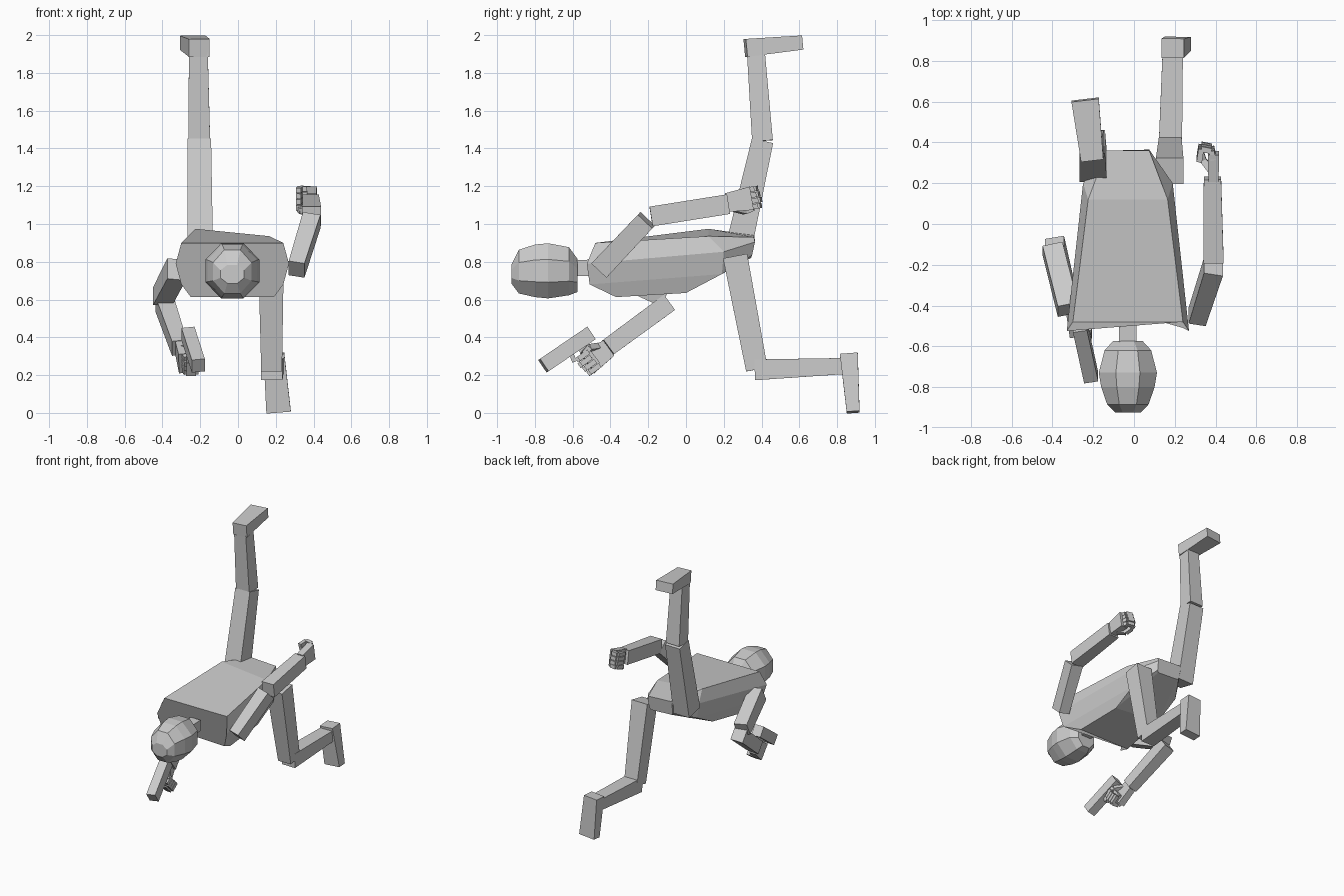
import bpy, math
from mathutils import Vector as V

if "Cube" in bpy.data.objects:
    bpy.data.objects.remove(bpy.data.objects["Cube"])


def make(name, verts, faces):
    me = bpy.data.meshes.new(name)
    me.from_pydata([tuple(v) for v in verts], [], faces)
    me.update()
    ob = bpy.data.objects.new(name, me)
    bpy.context.collection.objects.link(ob)
    return ob


def loft(name, rings):
    """Skin equal-sized rings and cap both ends."""
    n = len(rings[0])
    verts = [v for r in rings for v in r]
    faces = [(k * n + i, k * n + (i + 1) % n, (k + 1) * n + (i + 1) % n, (k + 1) * n + i)
             for k in range(len(rings) - 1) for i in range(n)]
    faces += [tuple(range(n))[::-1], tuple(range(len(verts) - n, len(verts)))]
    return make(name, verts, faces)


def limb(name, p, q, s0, s1=None, ref=(1, 0, 0)):
    """Tapered box from p to q; sizes are (along ref, across ref)."""
    p, q, ref = V(p), V(q), V(ref)
    d = (q - p).normalized()
    a = (ref - d * ref.dot(d)).normalized()
    b = d.cross(a)
    rings = [[c + a * s[0] / 2 * i + b * s[1] / 2 * j
              for i, j in ((1, 1), (-1, 1), (-1, -1), (1, -1))]
             for c, s in ((p, s0), (q, s1 or s0))]
    return loft(name, rings)


def hand(side, wrist, d, curl, stack):
    """Fist: palm, four curled fingers and a thumb."""
    w, d, c, s = V(wrist), V(d).normalized(), V(curl).normalized(), V(stack).normalized()
    limb(side + "_palm", w - d * .01, w + d * .125, (.05, .10), (.055, .125), c)
    path = ((.11, 0), (.155, .01), (.165, .06), (.10, .07))
    for k in range(4):
        o = w + s * (.046 - .031 * k)
        pts = [o + d * (u - .006 * abs(k - 1)) + c * v for u, v in path]
        for j in range(3):
            limb(f"{side}_finger_{k + 1}_{j + 1}", pts[j], pts[j + 1], (.027, .027), None, s)
    t = [w + d * u + c * v + s * h for u, v, h in
         ((.03, .01, .04), (.08, .05, .062), (.125, .065, .05))]
    for j in range(2):
        limb(f"{side}_thumb_{j + 1}", t[j], t[j + 1], (.032, .032), None, s)


# Torso: rows of (y, half width, z) for chest, hips and tail
top = ((-.48, .27, .90), (.12, .195, .955), (.36, .105, .935))
mid = ((-.525, .30, .79), (.20, .22, .875), (.365, .105, .91))
low = ((-.51, .27, .68), (.19, .20, .755), (.35, .10, .84))
bot = ((-.37, .22, .613), (.0, .20, .655), (.345, .09, .825))
CX = -.03
rings = []
for k, roll in enumerate((0, .1, .05)):
    half = [(r[k][1], r[k][0], r[k][2]) for r in (top, mid, low, bot)]
    ring = [(x, y, z) for x, y, z in half] + [(-x, y, z) for x, y, z in half[::-1]]
    rings.append([(x + CX, y, z - roll * x) for x, y, z in ring])
loft("torso", rings)

# Head and neck
head = ((-.925, .735, .065, .05), (-.885, .748, .105, .118), (-.80, .752, .135, .142),
        (-.73, .752, .147, .149), (-.62, .750, .118, .130), (-.575, .728, .075, .09))
loft("head", [[(CX + rx * math.cos((i + .5) * math.pi / 4) * 1.05, y,
                cz + rz * math.sin((i + .5) * math.pi / 4) * 1.06)
               for i in range(8)] for y, cz, rx, rz in head])
limb("neck", (CX, -.60, .765), (CX, -.48, .77), (.085, .085))

# Raised leg
limb("raised_thigh", (-.20, .275, .86), (-.205, .405, 1.44), (.135, .14), (.125, .115))
limb("raised_shin", (-.205, .405, 1.44), (-.21, .37, 1.91), (.115, .11), (.10, .095))
limb("raised_foot", (-.205, .315, 1.932), (-.24, .61, 1.96), (.11, .095), (.135, .075))

# Bent leg
limb("bent_thigh", (.175, .26, .83), (.178, .375, .23), (.135, .13), (.11, .115))
limb("bent_shin", (.178, .365, .228), (.19, .84, .248), (.115, .11), (.10, .085))
limb("bent_foot", (.19, .862, .312), (.215, .885, .004), (.11, .095), (.13, .068))

# Arm swung back
limb("back_upper_arm", (.31, -.455, .76), (.39, -.21, 1.02), (.085, .11), (.095, .105))
limb("back_forearm", (.39, -.185, 1.04), (.385, .225, 1.105), (.10, .105), (.085, .105))
hand("back", (.39, .225, 1.115), (0, .98, .17), (-1, 0, 0), (0, .15, -1))

# Arm reaching forward
limb("front_upper_arm", (-.325, -.42, .76), (-.40, -.12, .615), (.10, .12), (.10, .105))
limb("front_forearm", (-.39, -.095, .58), (-.31, -.415, .345), (.095, .10), (.08, .095))
hand("front", (-.305, -.42, .335), (.15, -.80, -.58), (1, .1, .1), (0, -.59, .81))

# Held block with a grip inside the fist
limb("held_block", (-.265, -.505, .42), (-.21, -.755, .25), (.07, .08))
limb("held_grip", (-.255, -.56, .36), (-.26, -.475, .25), (.035, .05))
limb("held_trigger", (-.24, -.61, .32), (-.24, -.59, .27), (.025, .025))
